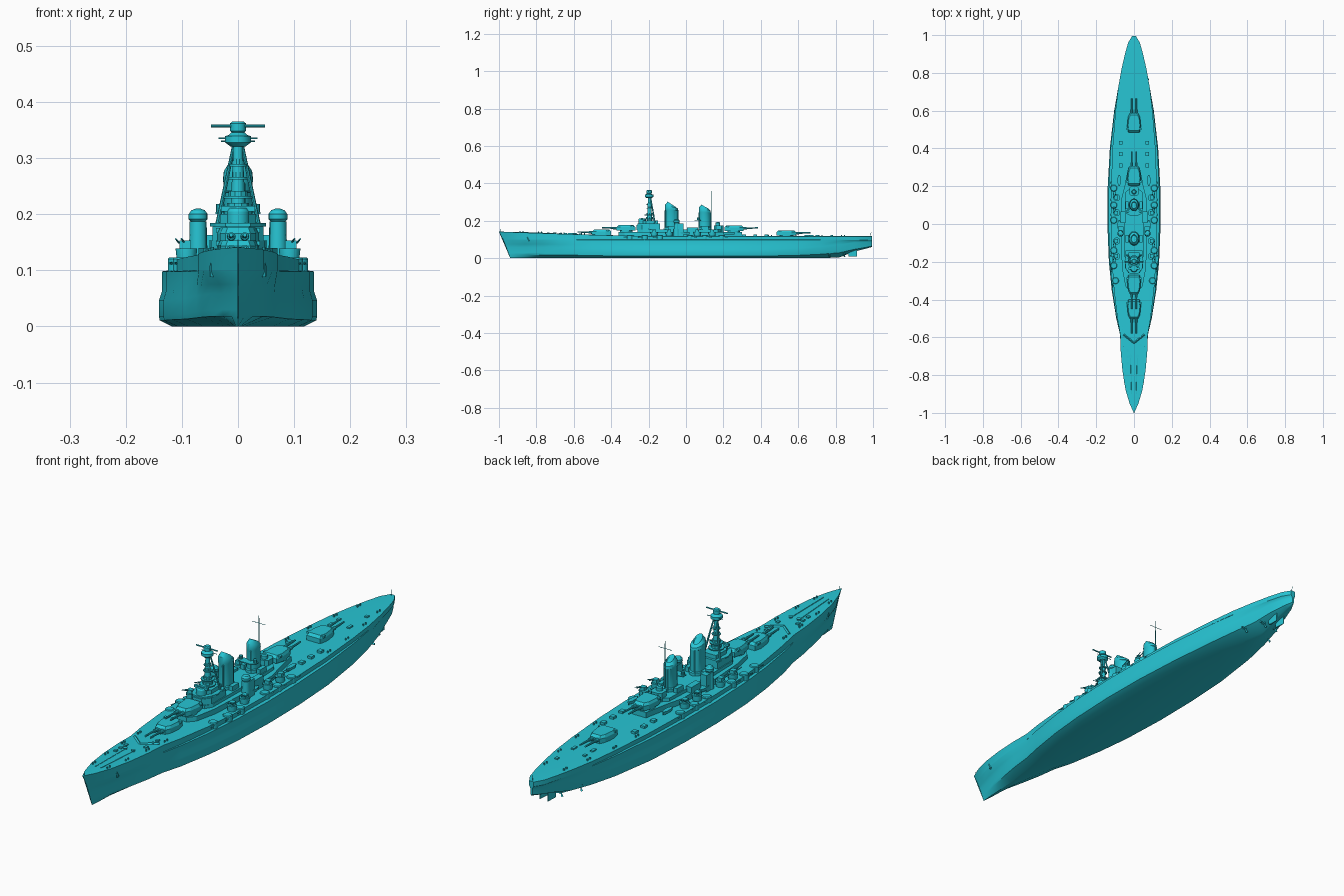
import bpy, bmesh, math, random
from mathutils import Vector

random.seed(4)
teal = bpy.data.materials.new("teal_paint")
teal.diffuse_color = (0.02, 0.56, 0.66, 1)


def finish(name, bm, smooth=True):
    bmesh.ops.remove_doubles(bm, verts=bm.verts, dist=1e-5)
    bmesh.ops.recalc_face_normals(bm, faces=bm.faces)
    me = bpy.data.meshes.new(name)
    bm.to_mesh(me)
    bm.free()
    ob = bpy.data.objects.new(name, me)
    bpy.context.collection.objects.link(ob)
    me.materials.append(teal)
    if smooth:
        bpy.context.view_layer.objects.active = ob
        ob.select_set(True)
        bpy.ops.object.shade_smooth_by_angle(angle=math.radians(32))
        ob.select_set(False)
    return ob


def loft(name, rings, smooth=True):
    """Skin closed rings of points and cap both ends."""
    bm = bmesh.new()
    vs = [[bm.verts.new(p) for p in r] for r in rings]
    n = len(rings[0])
    for a, b in zip(vs, vs[1:]):
        for i in range(n):
            bm.faces.new((a[i], a[(i + 1) % n], b[(i + 1) % n], b[i]))
    bm.faces.new(vs[0])
    bm.faces.new(vs[-1])
    return finish(name, bm, smooth)


def prism(name, half, z0, z1, top=1.0, cy=0.0):
    """Right-half outline mirrored in x, extruded from z0 to z1."""
    pts = half + [(-x, y) for x, y in reversed(half)]
    return loft(name, [[(x, y + cy, z0) for x, y in pts],
                       [(x * top, y * top + cy, z1) for x, y in pts]], False)


def box(name, x, y, z, sx, sy, sz):
    c = [(-1, -1), (1, -1), (1, 1), (-1, 1)]
    return loft(name, [[(x + a * sx / 2, y + b * sy / 2, h) for a, b in c]
                       for h in (z, z + sz)], False)


def turned(name, x, y, profile, n=16, ry=1.0):
    """Vertical solid of revolution from (radius, z) pairs."""
    return loft(name, [[(x + r * math.cos(2 * math.pi * i / n),
                         y + r * ry * math.sin(2 * math.pi * i / n), z)
                        for i in range(n)] for r, z in profile])


def rod(name, a, b, r, r2=None, n=8):
    a, b = Vector(a), Vector(b)
    q = (b - a).to_track_quat('Z', 'Y')
    ring = lambda c, k: [c + q @ Vector((k * math.cos(2 * math.pi * i / n),
                         k * math.sin(2 * math.pi * i / n), 0)) for i in range(n)]
    return loft(name, [ring(a, r), ring(b, r2 or r)])


# Hull: stations of y, bulge half-width, deck half-width, keel half-width, keel z, bilge z
stations = [
    (-1, .0005, .001, .0003, 0, .03), (-.95, .012, .024, .004, 0, .03),
    (-.88, .028, .045, .006, 0, .03), (-.78, .048, .061, .012, 0, .03),
    (-.68, .064, .07, .025, 0, .028), (-.585, .074, .073, .038, 0, .026),
    (-.5, .094, .088, .06, 0, .022), (-.35, .118, .106, .088, 0, .02),
    (-.2, .133, .117, .108, 0, .018), (0, .141, .122, .118, 0, .018),
    (.2, .139, .121, .115, 0, .018), (.4, .128, .114, .095, 0, .018),
    (.6, .105, .098, .055, 0, .025), (.72, .084, .084, .025, 0, .035),
    (.82, .06, .066, .008, .004, .045), (.9, .04, .048, .006, .035, .055),
    (.96, .022, .031, .004, .05, .062), (.995, .004, .01, .001, .06, .068)]


def deck_z(y):
    return .117 + .024 * max(0, (-y - .2) / .8) ** 1.2


rings = []
for y, bw, dw, kw, zb, zl in stations:
    lw, zd = dw + (bw - dw) * .7, deck_z(y)
    half = [(kw, zb), (bw * .94 + kw * .06, zl * .6 + zb * .4), (bw, zl),
            (bw, min(zl + .028, .085)), (lw, min(zl + .045, .092)),
            (max(lw, dw), .098), (dw, .1), (dw, zd), (dw * .5, zd + .001)]
    pull = max(0, (-.6 - y) / .4)
    pts = half + [(-x, z) for x, z in reversed(half)]
    rings.append([(x, y + pull * .06 * max(0, 1 - z / .141) ** .8, z) for x, z in pts])
loft("hull", rings)

# Stern gear: rudders, shafts and propellers
for s in (-1, 1):
    loft("rudder", [[(s * .018 + a, y, z) for a, y in
                     ((-.004, .86 + d), (.004, .86 + d), (.001, .915), (-.001, .915))]
                    for z, d in ((.01, .01), (.06, 0))], False)
    for x, y0, y1 in ((.028, .66, .84), (.06, .56, .76)):
        rod("propeller_shaft", (s * x, y0, .022), (s * x, y1, .024), .004)
        rod("shaft_strut", (s * x, y1 - .02, .024), (s * x * .7, y1 - .03, .06), .003)
        rod("propeller_hub", (s * x, y1, .024), (s * x, y1 + .015, .024), .006, .002)
        for k in range(3):
            t = 2 * math.pi * k / 3
            rod("propeller_blade", (s * x, y1 + .005, .024),
                (s * x + .018 * math.cos(t), y1 + .008, .024 + .018 * math.sin(t)), .002, .005, 4)


# Main turrets, d is the firing direction
def turret(y, z, d, base):
    turned("barbette", 0, y, [(.034, base), (.034, z + .002)], 24)
    half = [(.022, d * .052), (.032, d * .03), (.037, d * -.02), (.03, d * -.05)]
    pts = half + [(-a, b) for a, b in reversed(half)]
    loft("main_turret", [[(a, y + b, z) for a, b in pts],
                         [(a, y + b, z + .019) for a, b in pts],
                         [(a * .85, y + b * .8, z + .029) for a, b in pts]], False)
    box("turret_rangefinder", 0, y - d * .032, z + .02, .078, .012, .008)
    for s in (-1, 1):
        rod("main_gun", (s * .012, y + d * .04, z + .013), (s * .012, y + d * .13, z + .016), .0055, .0035, 10)
        rod("gun_sleeve", (s * .012, y + d * .045, z + .013), (s * .012, y + d * .07, z + .014), .008, .007, 10)


for y, z, d, base in ((-.45, .124, -1, .115), (-.32, .147, -1, .115),
                      (.255, .146, 1, .115), (.535, .12, 1, .11)):
    turret(y, z, d, base)

# Deckhouses and bridge tiers
prism("lower_deckhouse", [(.02, -.36), (.045, -.33), (.062, -.24), (.07, -.1),
                          (.07, .12), (.05, .2), (.03, .3)], .115, .14)
prism("upper_deckhouse", [(.03, -.26), (.048, -.23), (.052, .0), (.044, .17), (.02, .19)], .14, .153)
prism("bridge_base", [(.02, -.265), (.045, -.235), (.045, -.14)], .15, .178)
prism("bridge_deck", [(.022, -.26), (.04, -.235), (.05, -.2), (.04, -.14)], .178, .184)
prism("bridge_house", [(.016, -.235), (.032, -.215), (.03, -.15)], .184, .2)
turned("conning_tower", 0, -.235, [(.02, .178), (.02, .205), (.016, .211)])
box("conning_rangefinder", 0, -.235, .205, .06, .01, .01)
prism("aft_control", [(.015, .15), (.025, .16), (.025, .19), (.015, .2)], .14, .175)
turned("aft_director", 0, .17, [(.013, .175), (.013, .188), (.008, .192)], 12)

# Tripod mast with platforms and spotting top
turned("mast_trunk", 0, -.195, [(.014, .195), (.011, .26), (.008, .33)], 12)
for s in (-1, 1):
    rod("mast_leg", (s * .037, -.165, .18), (s * .006, -.19, .33), .004, .003)
    rod("mast_brace", (s * .022, -.176, .24), (0, -.195, .24), .002)
for z, r in ((.207, .03), (.228, .026), (.262, .017), (.285, .015)):
    turned("mast_platform", 0, -.195, [(r, z), (r, z + .004)], 12)
    turned("platform_house", 0, -.195, [(r * .65, z), (r * .65, z + .013)], 10)
turned("spotting_top", 0, -.197, [(.014, .321), (.023, .328), (.023, .339), (.017, .341),
                                  (.012, .346), (.014, .348), (.014, .362), (.01, .365)], 12)
rod("spotting_rangefinder", (-.048, -.2, .357), (.048, -.2, .357), .0028)
rod("signal_yard", (-.035, -.185, .335), (.035, -.185, .335), .0013, n=5)


# Funnels with raked hoods
def funnel(y, top, r, rake):
    rings = []
    for k, z, t in ((1.15, .14, 0), (1.15, .165, 0), (1, .168, 0), (1, top - .04, 0),
                    (1.06, top - .036, .25), (1, top - .02, .8), (.62, top - .007, 1),
                    (.5, top - .012, 1)):
        rings.append([(r * .75 * k * math.cos(a), y + r * k * math.sin(a),
                       z - t * rake * math.sin(a))
                      for a in (2 * math.pi * i / 24 for i in range(24))])
    loft("funnel", rings)
    for s in (-1, 1):
        rod("steam_pipe", (s * r * .3, y - s * r, .15), (s * r * .3, y - s * r, top - .04), .003)
    for s in (-1, 1):
        box("ventilator", s * .036, y, .15, .016, .04, .022)


funnel(-.077, .295, .034, .014)
funnel(.1, .283, .03, .01)
rod("main_mast", (0, .135, .15), (0, .135, .36), .003, .001, 6)
rod("main_yard", (-.03, .135, .33), (.03, .135, .33), .001, n=5)
prism("searchlight_platform", [(.02, .045), (.04, .055), (.04, .075), (.02, .08)], .2, .204)

# Anti-aircraft directors, casemates, light guns, boats and side fittings
for s in (-1, 1):
    turned("director_tower", s * .071, -.05, [(.017, .115), (.015, .187)], 14)
    box("director_house", s * .07, -.035, .115, .028, .045, .07)
    turned("director_dome", s * .071, -.05, [(.013, .187), (.017, .191), (.017, .2), (.012, .207), (.004, .21)], 14)
    box("wing_house", s * .058, .035, .138, .025, .06, .025)
    turned("searchlight", s * .032, .065, [(.007, .204), (.007, .218)], 10)
    for y in (-.3, -.22, -.14, .02, .1, .19):
        x = .098 if y < -.25 else .107
        turned("casemate", s * x, y, [(.018, .097), (.018, .12), (.015, .123)], 14)
        d = -.035 if y < 0 else .035
        rod("casemate_gun", (s * (x + .008), y, .112), (s * (x + .016), y + d, .113), .003, .002, 6)
    for y in (-.17, -.09, .06, .14):
        d = -1 if y < 0 else 1
        turned("gun_platform", s * .092, y, [(.017, .117), (.019, .136), (.019, .139)], 12)
        box("gun_shield", s * .094, y, .139, .02, .02, .014)
        for g in (-.005, .005):
            rod("light_gun", (s * .1 + g, y, .149), (s * .106 + g, y + d * .032, .156), .002, .0015, 6)
    for y in (-.01, .23):
        b = .078
        loft("ship_boat", [[(s * b + w * k, y + o, z) for k, z in
                            ((-1, .14), (-.6, .127), (.6, .127), (1, .14))]
                           for o, w in ((-.03, .002), (-.012, .009), (.015, .009), (.03, .003))])
    for y in (.31, .37, .43):
        box("deck_locker", s * .07, y, .115, .018, .02, .012)
    # bollards and small vents along both deck edges
    for y, x in ((-.88, .033), (-.78, .046), (-.66, .055), (-.55, .06), (.45, .095),
                 (.58, .085), (.72, .066), (.84, .044)):
        for o in (-.008, .008):
            turned("bollard", s * x, y + o, [(.003, deck_z(y) - .002), (.003, deck_z(y) + .008)], 8)
    for i in range(6):
        y = random.uniform(.62, .82) if i % 2 else random.uniform(-.75, -.55)
        box("deck_hatch", s * .035, y, deck_z(y) - .002, .012, .014, .008)
    rod("anchor_chain", (s * .012, -.9, deck_z(-.9) + .001), (s * .018, -.7, deck_z(-.7) + .001), .002, n=5)
    turned("capstan", s * .018, -.7, [(.008, .126), (.006, .134), (.009, .138)], 10)
    rod("breakwater", (0, -.63, .129), (s * .055, -.585, .129), .005, n=4)
    rod("anchor", (s * .046, -.85, .112), (s * .046, -.84, .09), .004, .006, 6)

# Flagstaffs
rod("bow_staff", (0, -.99, .138), (0, -.99, .155), .001, n=5)
rod("stern_staff", (0, .985, .115), (0, .99, .14), .001, n=5)
